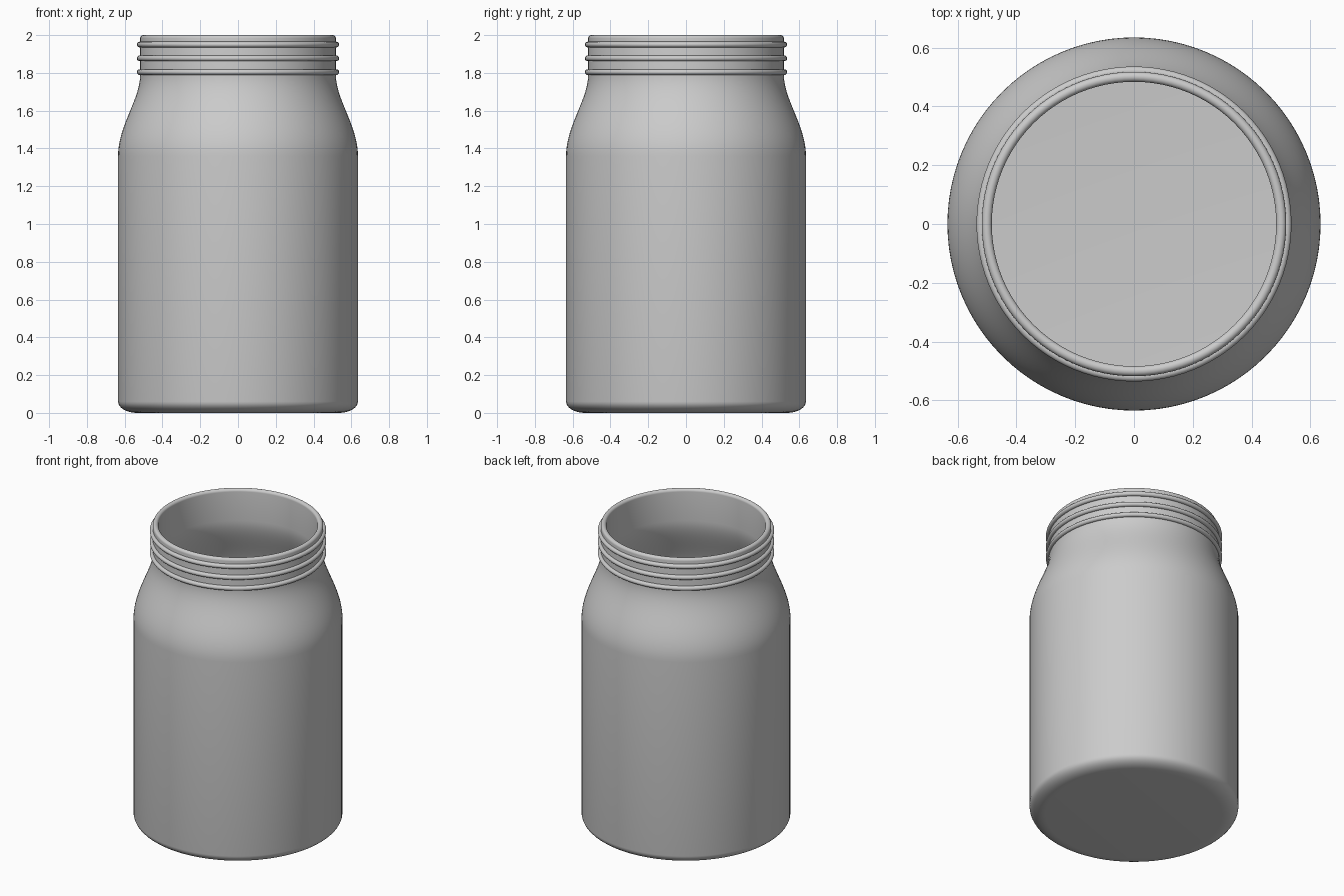
import bpy, bmesh
from math import pi, sin, cos
from mathutils import Vector, geometry

if "Cube" in bpy.data.objects:
    bpy.data.objects.remove(bpy.data.objects["Cube"])

SEGMENTS = 96
WALL = 0.034


def lathe(name, profile):
    """Revolve an (r, z) profile around the z axis."""
    bm = bmesh.new()
    verts = [bm.verts.new((r, 0, z)) for r, z in profile]
    edges = [bm.edges.new(pair) for pair in zip(verts, verts[1:])]
    bmesh.ops.spin(bm, geom=verts + edges, cent=(0, 0, 0), axis=(0, 0, 1),
                   angle=2 * pi, steps=SEGMENTS)
    bmesh.ops.remove_doubles(bm, verts=bm.verts, dist=1e-5)
    bmesh.ops.recalc_face_normals(bm, faces=bm.faces)
    mesh = bpy.data.meshes.new(name)
    bm.to_mesh(mesh)
    bm.free()
    obj = bpy.data.objects.new(name, mesh)
    bpy.context.collection.objects.link(obj)
    bpy.ops.object.select_all(action='DESELECT')
    obj.select_set(True)
    bpy.context.view_layer.objects.active = obj
    bpy.ops.object.shade_smooth_by_angle(angle=0.6)
    return obj


def bezier(a, b, c, d, n):
    pts = geometry.interpolate_bezier(*[Vector((*p, 0)) for p in (a, b, c, d)], n)
    return [(p.x, p.y) for p in pts]


def arc(r, z, rr, rz, start, end, n=9):
    return [(r + rr * cos(start + (end - start) * i / (n - 1)),
             z + rz * sin(start + (end - start) * i / (n - 1))) for i in range(n)]


# Hollow glass body: base, wall, shoulder, neck and rounded lip
shoulder = bezier((0.635, 1.36), (0.635, 1.52), (0.518, 1.66), (0.518, 1.79), 20)
inner_shoulder = [(r - WALL, z) for r, z in reversed(shoulder)]
profile = [(0, 0)]
profile += arc(0.535, 0.06, 0.10, 0.06, -pi / 2, 0)
profile += shoulder
profile += arc(0.501, 1.983, 0.017, 0.017, 0, pi, 13)
profile += inner_shoulder
profile += arc(0.521, 0.10, 0.08, 0.06, 0, -pi / 2)
profile += [(0, 0.04)]
lathe("jar_body", profile)

# Three raised thread rings around the neck
for i, z in enumerate((1.804, 1.877, 1.95)):
    lathe(f"thread_ring_{i + 1}", arc(0.520, z, 0.016, 0.015, 0, 2 * pi, 17))
